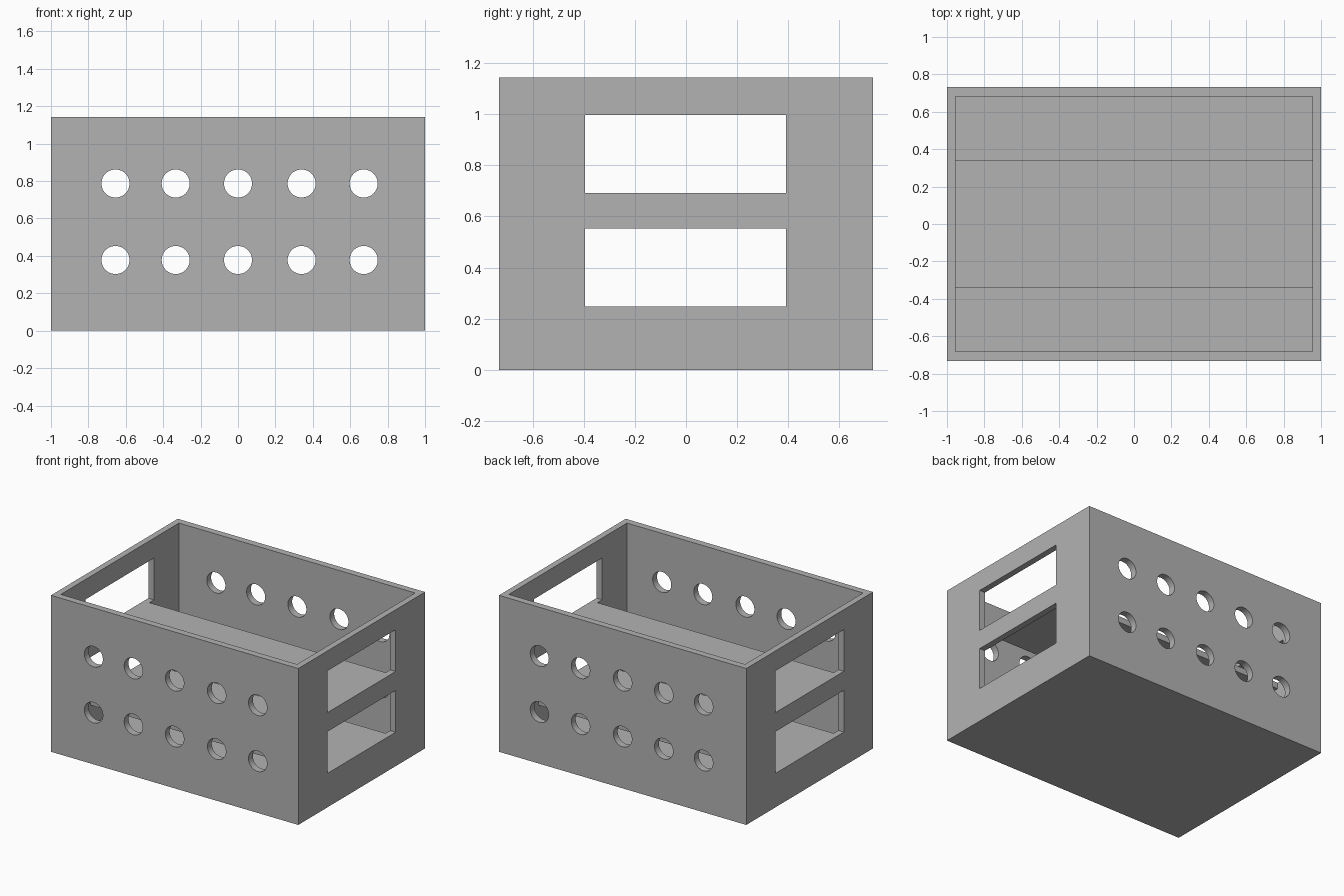
import bpy
import bmesh
from mathutils import Matrix, Vector

default = bpy.data.objects.get("Cube")
if default:
    bpy.data.objects.remove(default, do_unlink=True)

# Overall sizes
HX, HY, H = 1.0, 0.732, 1.143
WALL_X, WALL_Y = 0.045, 0.05
BASE = 0.05

# Single grey material
grey = bpy.data.materials.new("plain_grey")
grey.use_nodes = True
colour = (0.45, 0.45, 0.45, 1)
grey.diffuse_color = colour
grey.node_tree.nodes["Principled BSDF"].inputs["Base Color"].default_value = colour


def finish(name, bm):
    mesh = bpy.data.meshes.new(name)
    bm.to_mesh(mesh)
    bm.free()
    mesh.materials.append(grey)
    obj = bpy.data.objects.new(name, mesh)
    bpy.context.collection.objects.link(obj)
    return obj


def add_box(bm, low, high):
    low, high = Vector(low), Vector(high)
    matrix = Matrix.Translation((low + high) / 2) @ Matrix.Diagonal((high - low).to_4d())
    bmesh.ops.create_cube(bm, size=1, matrix=matrix)


def box(name, low, high):
    bm = bmesh.new()
    add_box(bm, low, high)
    return finish(name, bm)


def cut(target, cutter):
    mod = target.modifiers.new(cutter.name, "BOOLEAN")
    mod.operation = "DIFFERENCE"
    mod.solver = "EXACT"
    mod.object = cutter
    cutter.hide_render = True
    cutter.hide_set(True)


# Open-topped box
case = box("case", (-HX, -HY, 0), (HX, HY, H))
ix, iy = HX - WALL_X, HY - WALL_Y
cut(case, box("cavity_cutter", (-ix, -iy, BASE), (ix, iy, H + 0.2)))

# Two rows of round vents through the front and back walls
bm = bmesh.new()
for z in (0.378, 0.787):
    for x in (-0.655, -0.333, 0, 0.34, 0.672):
        matrix = Matrix.Translation((x, 0, z)) @ Matrix.Rotation(1.5708, 4, "X")
        bmesh.ops.create_cone(bm, cap_ends=True, segments=48, radius1=0.075,
                              radius2=0.075, depth=2, matrix=matrix)
cut(case, finish("vent_cutter", bm))

# Two rectangular windows through both side walls
bm = bmesh.new()
for z in (0.248, 0.692):
    add_box(bm, (-1.2, -0.395, z), (1.2, 0.392, z + 0.305))
cut(case, finish("window_cutter", bm))

# Apply the cuts and drop the helpers
bpy.context.view_layer.update()
cut_mesh = bpy.data.meshes.new_from_object(
    case.evaluated_get(bpy.context.evaluated_depsgraph_get()))
for mod in list(case.modifiers):
    cutter = mod.object
    case.modifiers.remove(mod)
    bpy.data.objects.remove(cutter, do_unlink=True)
case.data = cut_mesh

# Smooth only the round vent walls
bpy.context.view_layer.objects.active = case
case.select_set(True)
bpy.ops.object.shade_smooth_by_angle(angle=0.5)

# Shelves level with the window sills
for name, top in (("lower_shelf", 0.248), ("upper_shelf", 0.692)):
    box(name, (-ix, -0.34, top - 0.045), (ix, 0.34, top))
